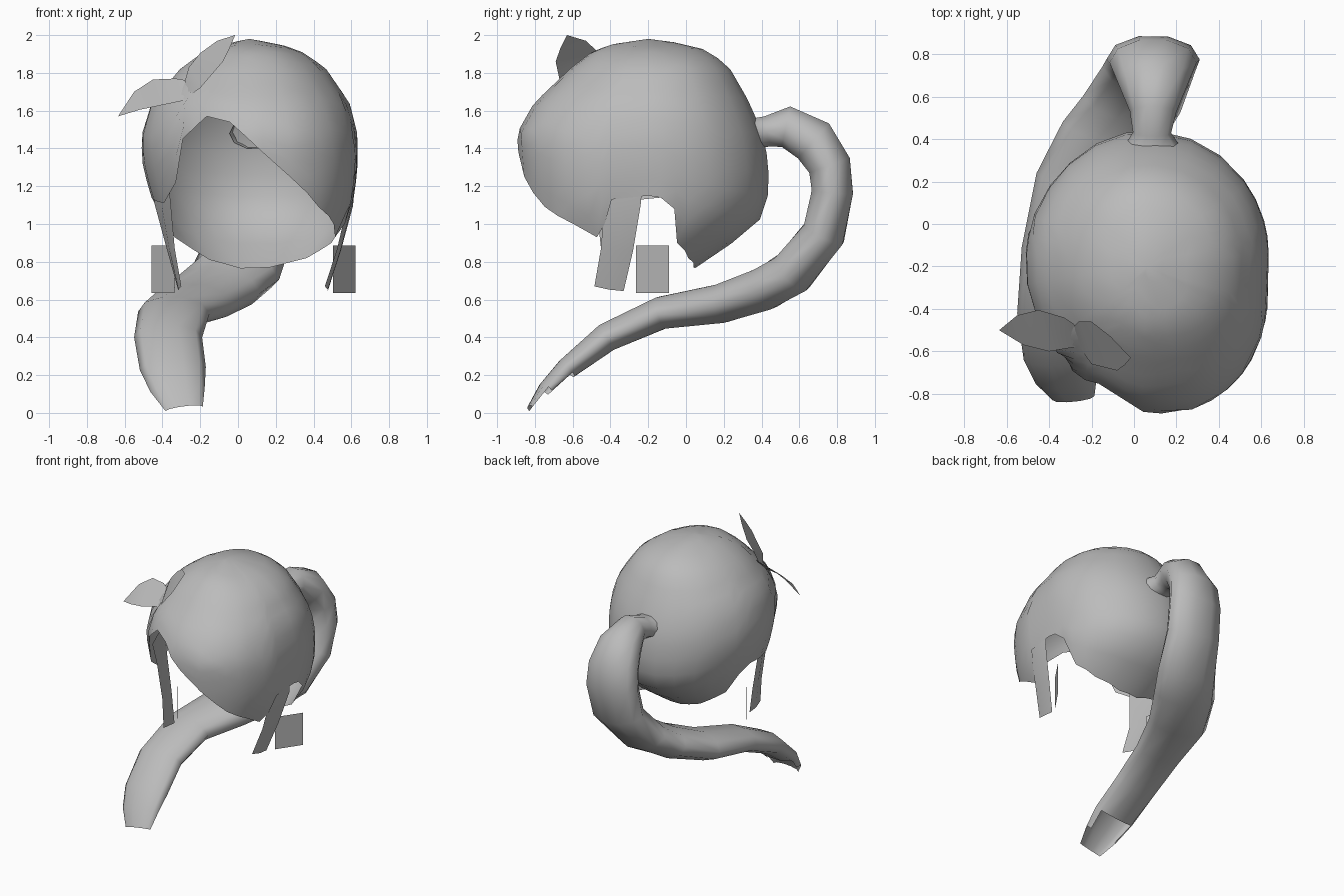
import bpy, math
from mathutils import Vector

if "Cube" in bpy.data.objects:
    bpy.data.objects.remove(bpy.data.objects["Cube"])

grey = bpy.data.materials.new("hair grey")
grey.diffuse_color = (0.5, 0.5, 0.5, 1)
grey.use_nodes = True
grey.node_tree.nodes["Principled BSDF"].inputs["Base Color"].default_value = grey.diffuse_color


def make(name, verts, faces, angle=50):
    me = bpy.data.meshes.new(name)
    me.from_pydata([tuple(v) for v in verts], [], faces)
    me.materials.append(grey)
    ob = bpy.data.objects.new(name, me)
    bpy.context.collection.objects.link(ob)
    bpy.ops.object.select_all(action='DESELECT')
    ob.select_set(True)
    bpy.context.view_layer.objects.active = ob
    bpy.ops.object.shade_smooth_by_angle(angle=math.radians(angle))
    return ob


def lerp_table(table, t):
    """Interpolate rows whose first entry is an ascending key."""
    if t <= table[0][0]:
        return table[0][1:]
    for a, b in zip(table, table[1:]):
        if t <= b[0]:
            f = (t - a[0]) / (b[0] - a[0])
            return [p + (q - p) * f for p, q in zip(a[1:], b[1:])]
    return table[-1][1:]


def grid_faces(rows, cols, closed):
    n = cols if closed else cols - 1
    return [(r * cols + c, r * cols + (c + 1) % cols,
             (r + 1) * cols + (c + 1) % cols, (r + 1) * cols + c)
            for r in range(rows - 1) for c in range(n)]


# Hair cap: height, front y, back y, left x, right x
CX, CY, TOP = 0.06, -0.2, 1.98
profile = [
    (0.76, -0.60, 0.04, -0.20, 0.34), (0.82, -0.66, 0.13, -0.28, 0.44),
    (0.93, -0.76, 0.29, -0.37, 0.54), (1.03, -0.84, 0.40, -0.42, 0.59),
    (1.18, -0.87, 0.445, -0.475, 0.62), (1.35, -0.885, 0.435, -0.515, 0.635),
    (1.48, -0.895, 0.405, -0.51, 0.63), (1.64, -0.805, 0.34, -0.46, 0.59),
    (1.83, -0.605, 0.23, -0.30, 0.46), (1.91, -0.50, 0.13, -0.18, 0.34),
    (1.95, -0.40, 0.03, -0.09, 0.23), (1.98, -0.20, -0.20, 0.06, 0.06)]
# Hem height by angle: 0 right, 90 back, 180 left, 270 front
hem = [
    (0, 1.15), (6, 1.14), (13, 1.08), (20, 0.90), (40, 0.82), (70, 0.77),
    (100, 0.765), (130, 0.81), (157, 0.93), (166, 1.08), (174, 1.14),
    (200, 1.11), (216, 1.22), (225, 1.45), (239, 1.57), (252, 1.54),
    (270, 1.38), (284, 1.25), (303, 1.09), (320, 1.0), (331, 0.93),
    (338, 1.0), (343, 1.13), (360, 1.15)]


def cap_point(deg, z):
    yf, yb, xl, xr = lerp_table(profile, z)
    c, s = math.cos(math.radians(deg)), math.sin(math.radians(deg))
    x = CX + c * ((xr - CX) if c > 0 else (CX - xl))
    y = CY + s * ((yb - CY) if s > 0 else (CY - yf))
    size = (CY - yf) / 0.69
    corner = abs(2 * s * c) * size
    if s < 0:   # fringe swept to one side, more so lower down
        x += 0.07 * s * s * size
        x += 0.03 * corner * max(-0.5, min(1, (1.65 - z) / 0.35))
    elif c > 0:
        x += 0.02 * corner
    return Vector((x, y, z))


angles = [h[0] for h in hem[:-1]]
extra = [30, 55, 85, 115, 143, 187, 232, 261, 294, 312]
angles = sorted(angles + extra)
ROWS = 14
verts = []
for r in range(1, ROWS + 1):
    for a in angles:
        low = lerp_table(hem, a)[0]
        f = 1 - math.cos(math.pi / 2 * r / ROWS)      # denser near crown
        f = 0.35 * f + 0.65 * (r / ROWS) ** 1.5
        verts.append(cap_point(a, TOP - (TOP - low) * f))
n = len(angles)
faces = [tuple(reversed(f)) for f in grid_faces(ROWS, n, True)]
verts.append(Vector((CX, CY, TOP)))
faces += [(len(verts) - 1, c, (c + 1) % n) for c in range(n)]
make("hair_cap", verts, faces, 70)

# Ponytail: centre x, y, z, half width, half thickness
tail = [
    (0.085, 0.37, 1.48, 0.13, 0.085), (0.085, 0.43, 1.49, 0.09, 0.085),
    (0.09, 0.53, 1.515, 0.11, 0.115), (0.09, 0.675, 1.44, 0.17, 0.13),
    (0.09, 0.76, 1.31, 0.205, 0.12), (0.09, 0.775, 1.17, 0.22, 0.115),
    (0.07, 0.73, 0.95, 0.22, 0.12), (-0.01, 0.565, 0.745, 0.235, 0.125),
    (-0.11, 0.42, 0.66, 0.235, 0.12), (-0.24, 0.19, 0.58, 0.225, 0.108),
    (-0.34, -0.13, 0.53, 0.19, 0.09), (-0.37, -0.42, 0.40, 0.18, 0.08),
    (-0.345, -0.63, 0.235, 0.175, 0.06), (-0.32, -0.74, 0.125, 0.145, 0.045),
    (-0.285, -0.82, 0.022, 0.10, 0.022)]
SIDES = 10
verts = []
for i, (x, y, z, w, t) in enumerate(tail):
    a, b = tail[max(i - 1, 0)], tail[min(i + 1, len(tail) - 1)]
    tangent = (Vector(b[:3]) - Vector(a[:3])).normalized()
    across = Vector((1, 0, 0))
    across = (across - tangent * across.dot(tangent) * 0.6).normalized()
    normal = tangent.cross(across).normalized()
    for k in range(SIDES):
        g = 2 * math.pi * k / SIDES
        verts.append(Vector((x, y, z)) + across * w * math.cos(g) + normal * t * math.sin(g))
# The tip is an open scoop: a slit in the underside that widens to the end
slit = {len(tail) - 2: (5, 9), len(tail) - 3: (6, 8)}
faces = []
for i, f in enumerate(grid_faces(len(tail), SIDES, True)):
    lo, hi = slit.get(i // SIDES, (99, 0))
    if not lo <= i % SIDES <= hi:
        faces.append(f)
make("ponytail", verts, faces, 100)

# Side locks: front edge and back edge pairs, from top to tip
locks = {
    "right_lock": (1, [((0.605, -0.43, 1.35), (0.605, -0.22, 1.32)),
                       ((0.59, -0.43, 1.15), (0.61, -0.24, 1.10)),
                       ((0.525, -0.45, 0.87), (0.545, -0.28, 0.86)),
                       ((0.46, -0.485, 0.67), (0.475, -0.33, 0.645))]),
    "left_lock": (-1, [((-0.365, -0.53, 1.32), (-0.48, -0.22, 1.32)),
                       ((-0.36, -0.48, 1.15), (-0.44, -0.24, 1.10)),
                       ((-0.335, -0.45, 0.87), (-0.375, -0.28, 0.86)),
                       ((-0.30, -0.485, 0.67), (-0.315, -0.33, 0.645))])}
for name, (side, pairs) in locks.items():
    verts = []
    for p, q in pairs:
        mid = (Vector(p) + Vector(q)) / 2 + Vector((0.008 * side, 0, -0.005))
        verts += [Vector(p), mid, Vector(q)]
    make(name, verts, grid_faces(len(pairs), 3, False))

# Ear tags: thin square plates turned outward
for name, s in (("right_ear_tag", 1), ("left_ear_tag", -1)):
    x0, x1 = 0.083 + s * 0.42, 0.083 + s * 0.54
    make(name, [(x0, -0.265, 0.635), (x1, -0.09, 0.635),
                (x1, -0.09, 0.885), (x0, -0.265, 0.885)], [(0, 1, 2, 3)])

# Hair ornament: two leaves, upper edge and lower edge pairs ending in a tip
leaves = {
    "outer_leaf": ([((-0.27, -0.48, 1.76), (-0.21, -0.54, 1.71)),
                    ((-0.33, -0.44, 1.77), (-0.28, -0.58, 1.655)),
                    ((-0.45, -0.405, 1.765), (-0.40, -0.60, 1.63)),
                    ((-0.55, -0.43, 1.70), (-0.52, -0.57, 1.605))], (-0.635, -0.50, 1.57)),
    "upper_leaf": ([((-0.28, -0.48, 1.76), (-0.27, -0.56, 1.67)),
                    ((-0.26, -0.46, 1.83), (-0.20, -0.66, 1.72)),
                    ((-0.20, -0.46, 1.905), (-0.08, -0.69, 1.86)),
                    ((-0.11, -0.53, 1.97), (-0.045, -0.665, 1.93))], (-0.015, -0.63, 2.0))}
for name, (pairs, tip) in leaves.items():
    verts = [p for pair in pairs for p in pair] + [tip]
    m = len(pairs) * 2
    faces = grid_faces(len(pairs), 2, False) + [(m - 2, m - 1, m)]
    if name == "outer_leaf":
        faces = [tuple(reversed(f)) for f in faces]
    make(name, verts, faces)
